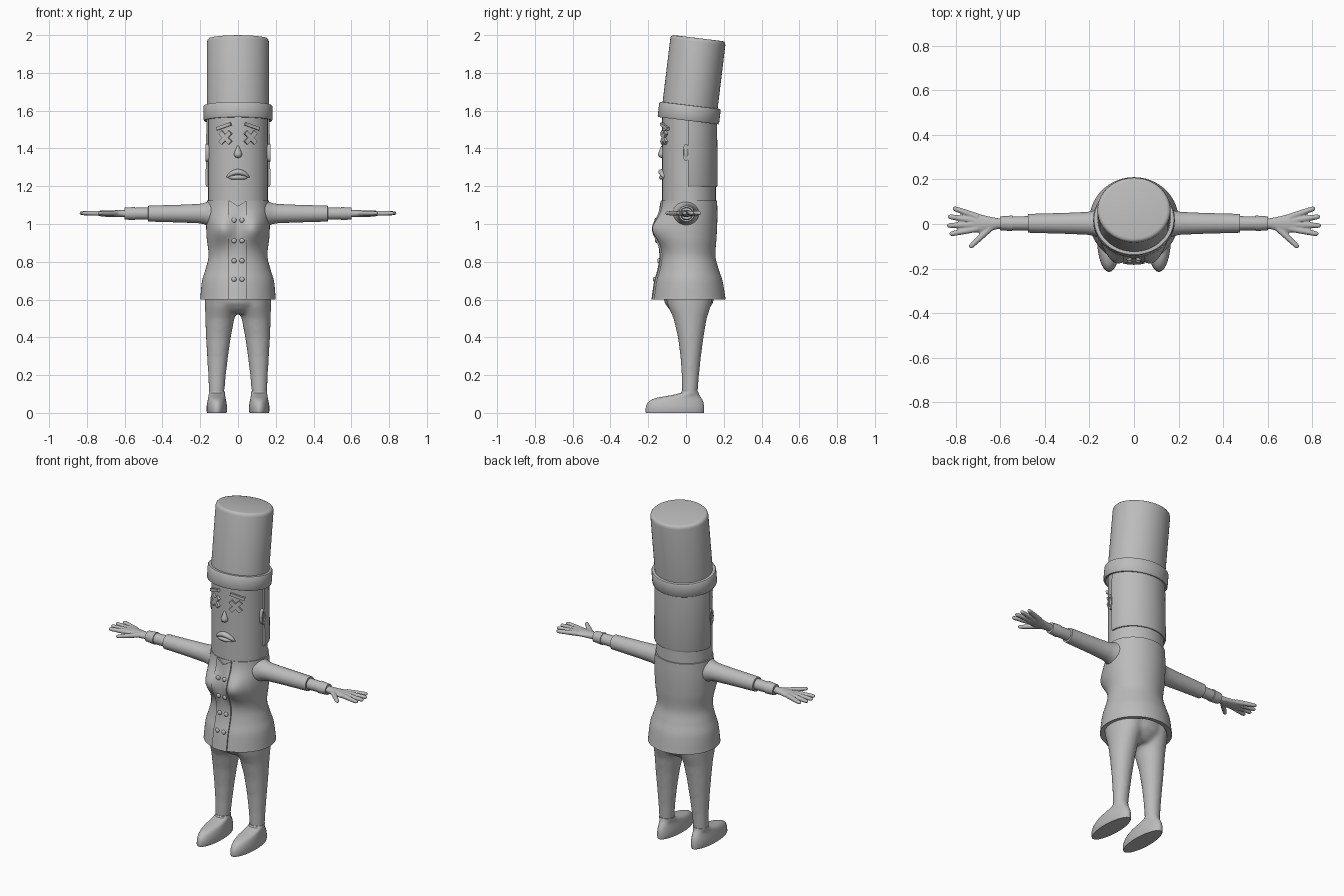
import bpy, bmesh, math
from mathutils import Vector, Matrix

cube = bpy.data.objects.get("Cube")
if cube:
    bpy.data.objects.remove(cube, do_unlink=True)

grey = bpy.data.materials.new("plain grey")
grey.use_nodes = True
grey.diffuse_color = (0.5, 0.5, 0.5, 1)
grey.node_tree.nodes["Principled BSDF"].inputs["Base Color"].default_value = (0.5, 0.5, 0.5, 1)

X, Z = Vector((1, 0, 0)), Vector((0, 0, 1))
SIDES = ((1, "left"), (-1, "right"))


def finish(name, bm, angle=40):
    bmesh.ops.recalc_face_normals(bm, faces=bm.faces)
    me = bpy.data.meshes.new(name)
    bm.to_mesh(me)
    bm.free()
    me.materials.append(grey)
    me.shade_smooth()
    me.set_sharp_from_angle(angle=math.radians(angle))
    ob = bpy.data.objects.new(name, me)
    bpy.context.collection.objects.link(ob)
    return ob


def loft(bm, rings, axis=Z, n=32):
    """Closed skin through ellipses (x, y, z, radius_u, radius_v) lying across the axis."""
    u = X if abs(axis.z) > 0.9 else Z.cross(axis).normalized()
    v = axis.cross(u).normalized()
    rows = []
    for x, y, z, ru, rv in rings:
        turn = [math.tau * i / n for i in range(n)]
        rows.append([bm.verts.new(Vector((x, y, z)) + u * ru * math.cos(a) + v * rv * math.sin(a))
                     for a in turn])
    for a, b in zip(rows, rows[1:]):
        for i in range(n):
            j = (i + 1) % n
            bm.faces.new((a[i], a[j], b[j], b[i]))
    bm.faces.new(rows[0])
    bm.faces.new(rows[-1])
    return rows


def lofted(name, rings, axis=Z, n=32, angle=40):
    bm = bmesh.new()
    loft(bm, rings, axis, n)
    return finish(name, bm, angle)


def ball(name, place, size, turn=Matrix()):
    bm = bmesh.new()
    bmesh.ops.create_uvsphere(bm, u_segments=20, v_segments=12, radius=1,
                              matrix=Matrix.Translation(place) @ turn @ Matrix.Diagonal((*size, 1)))
    return finish(name, bm, 60)


def blend(ob, voxel, steps):
    m = ob.modifiers.new("merge", "REMESH")
    m.mode, m.voxel_size, m.use_smooth_shade = "VOXEL", voxel, True
    m = ob.modifiers.new("soften", "SMOOTH")
    m.factor, m.iterations = 0.5, steps


# Torso profile: height, half width, front, back
COAT = [(0.6, 0.2, -0.175, 0.21), (0.7, 0.19, -0.16, 0.193), (0.76, 0.172, -0.143, 0.173),
        (0.83, 0.156, -0.133, 0.156), (0.93, 0.166, -0.138, 0.162), (1.03, 0.169, -0.135, 0.166),
        (1.125, 0.165, -0.128, 0.165)]


def coat_at(z):
    def slope(i, k):
        a, b = COAT[max(i - 1, 0)], COAT[min(i + 1, len(COAT) - 1)]
        return (b[k] - a[k]) / (b[0] - a[0])
    i = max(j for j in range(len(COAT) - 1) if COAT[j][0] <= z + 1e-6)
    a, b = COAT[i], COAT[i + 1]
    h = b[0] - a[0]
    t = (z - a[0]) / h
    out = []
    for k in (1, 2, 3):
        out.append(a[k] * (1 + 2 * t) * (1 - t) ** 2 + b[k] * t * t * (3 - 2 * t)
                   + h * (slope(i, k) * t * (1 - t) ** 2 - slope(i + 1, k) * t * t * (1 - t)))
    return out[0], (out[1] + out[2]) / 2, (out[2] - out[1]) / 2


def bust(x, z):
    return 0.058 * math.exp(-((abs(x) - 0.088) / 0.047) ** 2 / 2 - ((z - 0.975) / 0.052) ** 2 / 2)


def coat_front(x, z):
    rx, cy, ry = coat_at(z)
    return cy - ry * math.sqrt(1 - (x / rx) ** 2) - bust(x, z)


# Coat with a hollow, thick hem
bm = bmesh.new()
rx, cy, ry = coat_at(0.6)
rings = [(0, cy, z, rx - 0.03, ry - 0.03) for z in (0.66, 0.605)]
for i in range(43):
    z = 0.6 + 0.525 * i / 42
    rx, cy, ry = coat_at(z)
    rings.append((0, cy, z, rx, ry))
for row, ring in zip(loft(bm, rings, n=72)[2:], rings[2:]):
    for v in row:
        front = max(0, (ring[1] - v.co.y) / ring[4])
        v.co.y -= bust(v.co.x, v.co.z) * min(1, front * 2)
finish("coat", bm)

# Buttoned front panel with a notched top
bm = bmesh.new()
cols, rows = 12, 40
grid = []
for i in range(cols + 1):
    x = -0.05 + 0.096 * i / cols
    top = min(1.124, 1.095 + abs(x) * 0.65)
    heights = [0.601 + (top - 0.601) * j / rows for j in range(rows + 1)]
    grid.append([bm.verts.new((x, coat_front(x, z) - 0.008, z)) for z in heights])
for a, b in zip(grid, grid[1:]):
    for j in range(rows):
        bm.faces.new((a[j], b[j], b[j + 1], a[j + 1]))
solid = bmesh.ops.extrude_face_region(bm, geom=bm.faces[:])
for v in solid["geom"]:
    if isinstance(v, bmesh.types.BMVert):
        v.co.y += 0.012
finish("coat_panel", bm)

for s, side in SIDES:
    for k, z in enumerate((1.02, 0.912, 0.805, 0.707)):
        ball(f"{side}_button_{k + 1}", (s * 0.021, coat_front(0.021, z) - 0.009, z), (0.013, 0.009, 0.013))

# Head and the hair shell around its back
HEAD_Y, HEAD_RX, HEAD_RY = 0.016, 0.158, 0.142
lofted("head", [(0, HEAD_Y, z, HEAD_RX, HEAD_RY) for z in (1.1, 1.575)], n=64)

bm = bmesh.new()
n = 40
arcs = []
for z, grow in ((1.56, 0), (1.56, 0.009), (1.21, 0.014), (1.196, 0.008), (1.196, -0.004)):
    angles = [math.radians(-2 + 184 * i / n) for i in range(n + 1)]
    arcs.append([bm.verts.new(((HEAD_RX + grow) * math.cos(a),
                               HEAD_Y + (HEAD_RY + grow * 0.7) * math.sin(a), z)) for a in angles])
for a, b in zip(arcs, arcs[1:] + arcs[:1]):
    for i in range(n):
        bm.faces.new((a[i], a[i + 1], b[i + 1], b[i]))
for i in (0, n):
    bm.faces.new([a[i] for a in arcs])
finish("hair", bm)

# Tall hat with a band, leaning back
hat = [(0.03, 0.155), (0.0, 0.17), (0, 0.179), (0.006, 0.183), (0.075, 0.183), (0.081, 0.179), (0.082, 0.164),
       (0.42, 0.164), (0.432, 0.161), (0.438, 0.155), (0.44, 0.145)]
ob = lofted("hat", [(0, 0, z, r, r * 0.895) for z, r in hat], n=64)
ob.location = (0, 0.012, 1.547)
ob.rotation_euler.x = math.radians(-6.9)


# Face
def face_y(x):
    return HEAD_Y - HEAD_RY * math.sqrt(1 - (x / HEAD_RX) ** 2)


def bar(bm, x, z, length, width, tilt):
    """Raised strip lying on the face."""
    turn = math.atan2(face_y(x + 0.01) - face_y(x - 0.01), 0.02)
    place = Matrix.Translation((x, face_y(x), z)) @ Matrix.Rotation(turn, 4, "Z")
    shape = Matrix.Rotation(math.radians(tilt), 4, "Y") @ Matrix.Diagonal((length, 0.022, width, 1))
    bmesh.ops.create_cube(bm, size=1, matrix=place @ shape)


for s, side in SIDES:
    bm = bmesh.new()
    for tilt in (45, -45):
        bar(bm, s * 0.065, 1.457, 0.08, 0.024, tilt)
    finish(f"{side}_cross_eye", bm)
    bm = bmesh.new()
    bar(bm, s * 0.074, 1.517, 0.085, 0.017, s * 18)
    finish(f"{side}_eyebrow", bm)
    # Ear: a rim around a flat hollow
    ball(f"{side}_ear", (s * 0.158, 0, 1.378), (0.011, 0.014, 0.043))
    rim = [(math.cos(a), math.sin(a)) for a in (math.tau * i / 24 for i in range(25))]
    bm = bmesh.new()
    for (y1, z1), (y2, z2) in zip(rim, rim[1:]):
        for sign in (1,):
            quad = [(0.15, 1.0), (0.173, 1.0), (0.173, 0.65), (0.15, 0.65)]
            a = [bm.verts.new((s * x, 0.017 * y1 * r, 1.378 + 0.046 * z1 * r)) for x, r in quad]
            b = [bm.verts.new((s * x, 0.017 * y2 * r, 1.378 + 0.046 * z2 * r)) for x, r in quad]
            for i in range(4):
                bm.faces.new((a[i], a[i - 1], b[i - 1], b[i]))
    bmesh.ops.remove_doubles(bm, verts=bm.verts, dist=0.0001)
    finish(f"{side}_ear_rim", bm, 60)

nose = [(1.416, 0.002), (1.405, 0.008), (1.39, 0.014), (1.376, 0.02), (1.365, 0.021), (1.355, 0.016), (1.35, 0.004)]
lofted("nose", [(0, -0.127, z, r, r) for z, r in nose], n=20, angle=80)


def lip(name, half, middle, drop, thick):
    rings = []
    for i in range(17):
        t = -1 + i / 8
        r = 0.002 + thick * math.sqrt(1 - t * t)
        rings.append((half * t, face_y(half * t), middle - drop * t * t, r * 1.3, r))
    lofted(name, rings, X, 14, 70)


lip("upper_lip", 0.062, 1.275, 0.028, 0.014)
lip("lower_lip", 0.05, 1.247, 0.002, 0.011)

# Arms with stepped cuffs, and hands with spread fingers
ARM_Z = 1.055
sleeve = [(0.1, 0.085), (0.14, 0.074), (0.165, 0.062), (0.185, 0.055), (0.21, 0.051), (0.3, 0.047), (0.475, 0.042),
          (0.476, 0.032), (0.545, 0.031), (0.546, 0.035), (0.6, 0.031), (0.601, 0.02)]
palm = [(0.58, 0, 0.023, 0.02), (0.61, 0.002, 0.024, 0.019), (0.65, 0, 0.034, 0.018), (0.7, 0.003, 0.043, 0.017),
        (0.73, 0.005, 0.041, 0.014), (0.745, 0.005, 0.03, 0.009)]
fingers = [((0.7, 0.032), (0.813, 0.072)), ((0.715, 0.016), (0.835, 0.034)), ((0.715, -0.004), (0.839, -0.007)),
           ((0.7, -0.02), (0.828, -0.046)), ((0.64, -0.014), (0.738, -0.106))]
for s, side in SIDES:
    lofted(f"{side}_sleeve", [(s * x, 0.003, ARM_Z, r, r) for x, r in sleeve], X)
    bm = bmesh.new()
    loft(bm, [(s * x, y, ARM_Z, ru, rv) for x, y, ru, rv in palm], X, 24)
    for a, b in fingers:
        a, b = (Vector((s * p[0], p[1], ARM_Z + 0.002)) for p in (a, b))
        rings = [(*a.lerp(b, t), r, r * 0.95) for t, r in
                 ((0, 0.015), (0.5, 0.0135), (0.88, 0.0115), (0.96, 0.009), (1, 0.004))]
        loft(bm, rings, (b - a).normalized(), 14)
    blend(finish(f"{side}_hand", bm), 0.004, 3)

# Trousers: two legs merged with the hips
leg = [(0.09, 0.114, 0.02, 0.04, 0.041), (0.2, 0.111, 0.023, 0.047, 0.046), (0.3, 0.108, 0.025, 0.056, 0.055),
       (0.4, 0.104, 0.025, 0.066, 0.068), (0.5, 0.096, 0.022, 0.077, 0.088),
       (0.56, 0.088, 0.018, 0.087, 0.112), (0.65, 0.086, 0.015, 0.09, 0.135)]
hips = [(0.525, 0.07, 0.075), (0.55, 0.13, 0.105), (0.58, 0.163, 0.128), (0.65, 0.176, 0.142)]
bm = bmesh.new()
for s, side in SIDES:
    loft(bm, [(s * x, y, z, ru, rv) for z, x, y, ru, rv in leg])
loft(bm, [(0, 0.015, z, ru, rv) for z, ru, rv in hips])
blend(finish("trousers", bm), 0.01, 8)

# Shoes: height, toe, heel, half width
shoe = [(0, -0.212, 0.094, 0.051), (0.008, -0.215, 0.096, 0.054), (0.035, -0.212, 0.096, 0.054),
        (0.055, -0.202, 0.092, 0.051), (0.07, -0.182, 0.086, 0.048), (0.08, -0.155, 0.08, 0.046),
        (0.088, -0.11, 0.075, 0.044), (0.097, -0.06, 0.069, 0.043), (0.106, -0.028, 0.066, 0.042),
        (0.114, -0.023, 0.064, 0.042), (0.114, -0.012, 0.053, 0.032)]
for s, side in SIDES:
    lofted(f"{side}_shoe", [(s * 0.112, (toe + heel) / 2, z, w, (heel - toe) / 2) for z, toe, heel, w in shoe], n=40)
